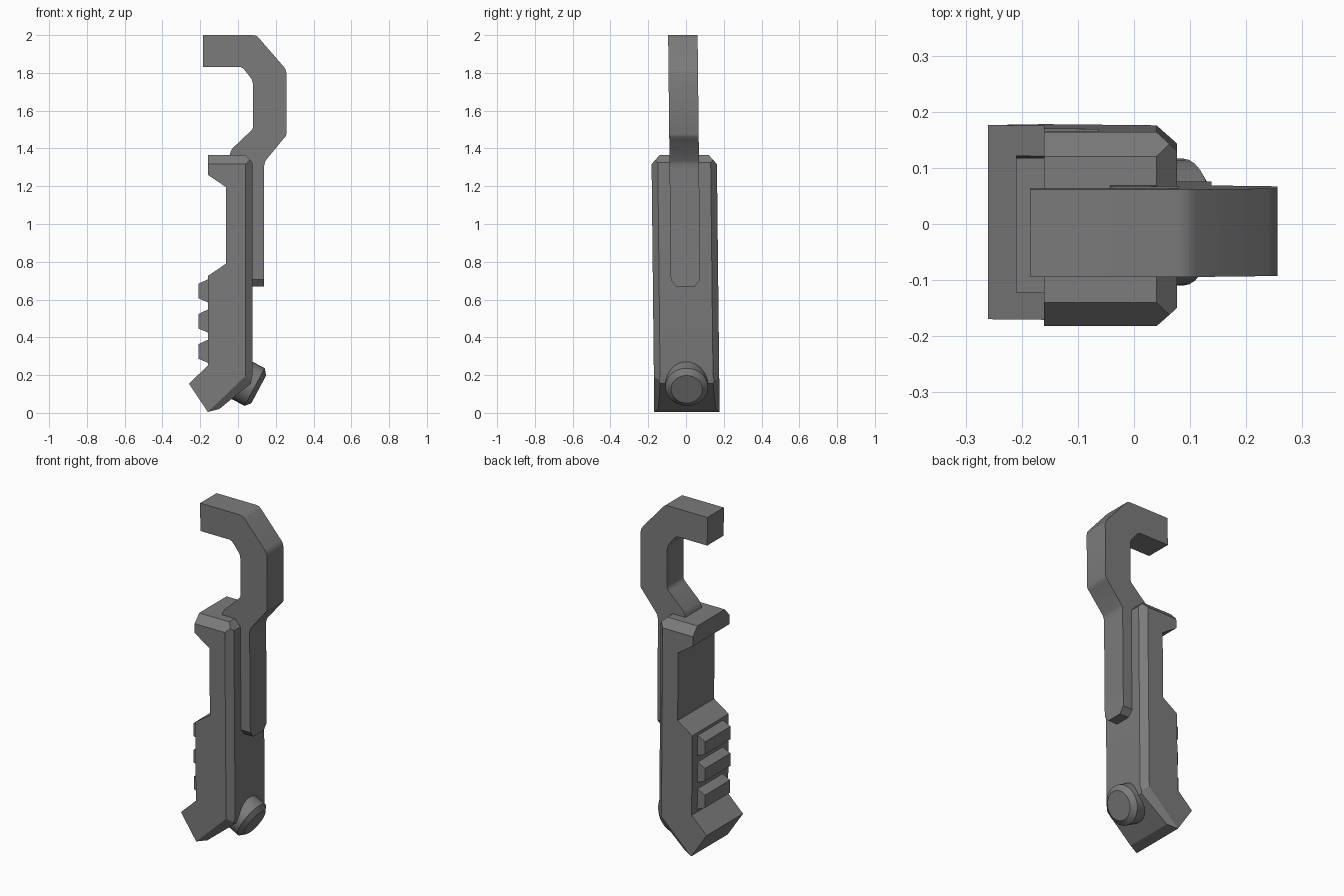
import bpy, bmesh, math
from mathutils import Vector, Matrix

if "Cube" in bpy.data.objects:
    bpy.data.objects.remove(bpy.data.objects["Cube"])

grey = bpy.data.materials.new("dark_grey")
grey.diffuse_color = (0.2, 0.2, 0.2, 1)
grey.use_nodes = True
grey.node_tree.nodes["Principled BSDF"].inputs["Base Color"].default_value = grey.diffuse_color


def lean(bm):
    # the whole tool leans slightly sideways with height
    for v in bm.verts:
        v.co.y += 0.005 - 0.0108 * v.co.z


def finish(bm, name, angle=20):
    lean(bm)
    bmesh.ops.recalc_face_normals(bm, faces=bm.faces)
    me = bpy.data.meshes.new(name)
    bm.to_mesh(me)
    bm.free()
    me.materials.append(grey)
    ob = bpy.data.objects.new(name, me)
    bpy.context.collection.objects.link(ob)
    bpy.ops.object.select_all(action='DESELECT')
    ob.select_set(True)
    bpy.context.view_layer.objects.active = ob
    bpy.ops.object.shade_smooth_by_angle(angle=math.radians(angle))
    return ob


def extrude(profile, half):
    # side profile (x, z) swept from -half to +half in y
    bm = bmesh.new()
    f = bm.faces.new([bm.verts.new((x, -half, z)) for x, z in profile])
    r = bmesh.ops.extrude_face_region(bm, geom=[f])
    vs = [g for g in r["geom"] if isinstance(g, bmesh.types.BMVert)]
    bmesh.ops.translate(bm, verts=vs, vec=(0, 2 * half, 0))
    bmesh.ops.recalc_face_normals(bm, faces=bm.faces)
    return bm


def chamfer(bm, a, b, c):
    # slice off both mirrored corners outside the plane through a, b, c
    a, b, c = Vector(a), Vector(b), Vector(c)
    n = (b - a).cross(c - a).normalized()
    if n.y < 0:
        n = -n
    for s in (1, -1):
        flip = Vector((1, s, 1))
        bmesh.ops.bisect_plane(bm, geom=bm.verts[:] + bm.edges[:] + bm.faces[:],
                               dist=1e-5, plane_co=a * flip, plane_no=n * flip,
                               clear_outer=True)
        edges = [e for e in bm.edges if e.is_boundary]
        bmesh.ops.holes_fill(bm, edges=edges, sides=0)


# body with lip, grip and angled foot
W = 0.173
body = extrude([(-0.16, 1.365), (0.04, 1.365), (0.077, 1.325), (0.077, 0.2),
                (0.067, 0.155), (-0.10, 0.02), (-0.16, 0.005), (-0.26, 0.155),
                (-0.16, 0.25), (-0.16, 0.725), (-0.063, 0.79),
                (-0.063, 1.195), (-0.16, 1.26)], W)
chamfer(body, (0.04, W, 0), (0.04, W, 1), (0.077, 0.14, 0))
chamfer(body, (0, W, 1.317), (1, W, 1.317), (0, 0.13, 1.365))
chamfer(body, (0.04, W, 0.195), (-0.16, W, 0.005), (0.067, 0.14, 0.155))
finish(body, "body")

# hook with long tongue lying against the body
hook = extrude([(-0.185, 2.0), (0.08, 2.0), (0.097, 1.996), (0.11, 1.985),
                (0.24, 1.835), (0.251, 1.82), (0.256, 1.80),
                (0.256, 1.475), (0.251, 1.462), (0.24, 1.45),
                (0.147, 1.337), (0.14, 1.32), (0.138, 1.30), (0.138, 0.668),
                (0.05, 0.668), (0.04, 1.33), (-0.045, 1.35), (-0.042, 1.375),
                (-0.03, 1.40), (0.065, 1.49), (0.076, 1.502), (0.08, 1.515),
                (0.08, 1.735), (0.077, 1.755), (0.07, 1.77), (0.035, 1.815),
                (0.024, 1.826), (0.01, 1.832), (-0.185, 1.832)], 0.078)
chamfer(hook, (0, 0.078, 0.705), (1, 0.078, 0.705), (0, 0.048, 0.668))
finish(hook, "hook", 35)

# three grip ridges
for i in range(3):
    z = 0.645 - 0.16 * i
    ridge = extrude([(-0.15, z - 0.064), (-0.21, z - 0.038),
                     (-0.21, z + 0.038), (-0.15, z + 0.067)], 0.12)
    finish(ridge, f"grip_ridge_{i + 1}")

# angled round knob with bevelled end
knob = bmesh.new()
axis = Vector((0.88, 0, -0.47)).normalized()
rot = axis.to_track_quat('Z', 'Y').to_matrix().to_4x4()
place = Matrix.Translation((0.11, 0.0, 0.125)) @ rot
rings = []
for r, d in ((0.113, -0.13), (0.113, -0.025), (0.083, 0.0)):
    rings.append([knob.verts.new(place @ Vector((r * math.cos(t), r * math.sin(t), d)))
                  for t in (math.tau * k / 32 for k in range(32))])
for lo, hi in zip(rings, rings[1:]):
    for k in range(32):
        j = (k + 1) % 32
        knob.faces.new((lo[k], lo[j], hi[j], hi[k]))
knob.faces.new(rings[0][::-1])
knob.faces.new(rings[-1])
finish(knob, "knob", 30)
